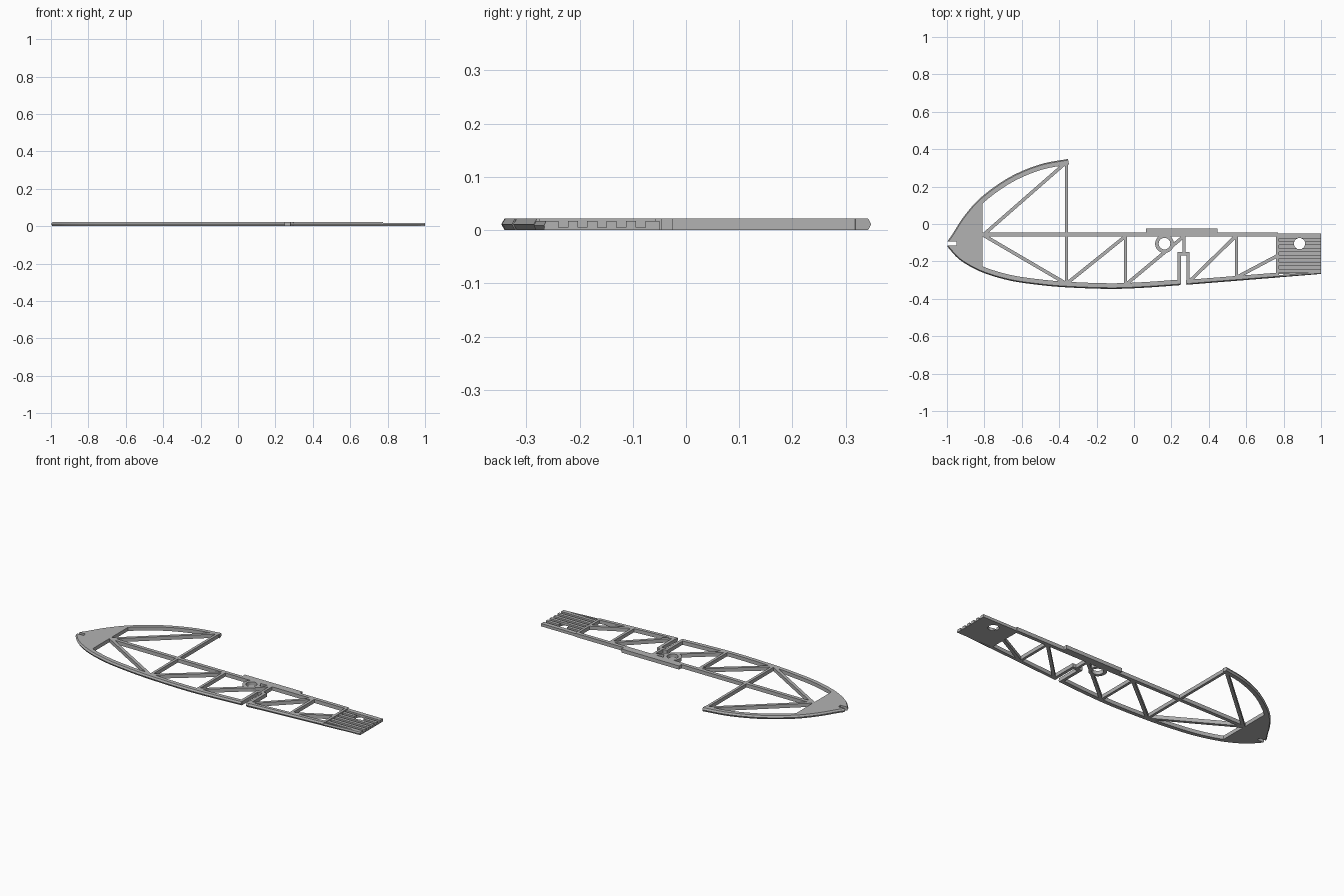
import bpy, bmesh, math
from mathutils import Vector

if "Cube" in bpy.data.objects:
    bpy.data.objects.remove(bpy.data.objects["Cube"], do_unlink=True)

H = 0.022        # frame thickness
LOW = 0.017      # ribbed end plate thickness
SPAR_Y = -0.057

grey = bpy.data.materials.new("plain_grey")
grey.use_nodes = True
grey.diffuse_color = (0.45, 0.45, 0.45, 1)
grey.node_tree.nodes["Principled BSDF"].inputs["Base Color"].default_value = (0.45, 0.45, 0.45, 1)


def finish(name, bm):
    bmesh.ops.recalc_face_normals(bm, faces=bm.faces)
    mesh = bpy.data.meshes.new(name)
    bm.to_mesh(mesh)
    bm.free()
    mesh.materials.append(grey)
    obj = bpy.data.objects.new(name, mesh)
    bpy.context.collection.objects.link(obj)
    return obj


def prism(name, points, offset):
    """Extrude a flat outline of 3D points along an offset."""
    bm = bmesh.new()
    face = bm.faces.new([bm.verts.new(p) for p in points])
    out = bmesh.ops.extrude_face_region(bm, geom=[face])
    bmesh.ops.translate(bm, vec=offset, verts=[v for v in out["geom"] if isinstance(v, bmesh.types.BMVert)])
    return finish(name, bm)


def slab(name, outline, z0=0, z1=H):
    return prism(name, [(x, y, z0) for x, y in outline], (0, 0, z1 - z0))


def box(name, x0, x1, y0, y1, z0=0, z1=H):
    return slab(name, [(x0, y0), (x1, y0), (x1, y1), (x0, y1)], z0, z1)


def bar(name, a, b, width=0.018):
    a, b = Vector(a), Vector(b)
    d = (b - a).normalized()
    n = Vector((-d.y, d.x)) * width / 2
    return slab(name, [a + n, a - n, b - n, b + n])


def circle(cx, cy, r, n=32):
    return [(cx + r * math.cos(i * math.tau / n), cy + r * math.sin(i * math.tau / n)) for i in range(n)]


def cut(target, cutter):
    mod = target.modifiers.new("cut", 'BOOLEAN')
    mod.operation = 'DIFFERENCE'
    mod.solver = 'EXACT'
    mod.object = cutter
    bpy.context.view_layer.objects.active = target
    bpy.ops.object.modifier_apply(modifier="cut")


def smooth_path(pts, steps=6):
    """Catmull-Rom curve through the points."""
    p = [Vector(q) for q in pts]
    p = [2 * p[0] - p[1]] + p + [2 * p[-1] - p[-2]]
    path = []
    for a, b, c, d in zip(p, p[1:], p[2:], p[3:]):
        for i in range(steps):
            t = i / steps
            path.append(0.5 * (2 * b + (c - a) * t + (2 * a - 5 * b + 4 * c - d) * t * t
                               + (3 * b - a - 3 * c + d) * t ** 3))
    return path + [p[-2]]


def inward(path):
    """Left-hand normals of a path."""
    res = []
    for i in range(len(path)):
        d = (path[min(i + 1, len(path) - 1)] - path[max(i - 1, 0)]).normalized()
        res.append(Vector((-d.y, d.x)))
    return res


def rim(name, path, width, height=H, chamfer=0.006):
    """Sweep a strip with a pointed outer edge along the path."""
    section = [(0, height / 2), (chamfer, height), (width, height), (width, 0), (chamfer, 0)]
    bm = bmesh.new()
    rings = [[bm.verts.new((*(p + n * s), z)) for s, z in section]
             for p, n in zip(path, inward(path))]
    for r0, r1 in zip(rings, rings[1:]):
        for j in range(len(section)):
            k = (j + 1) % len(section)
            bm.faces.new((r0[j], r0[k], r1[k], r1[j]))
    bm.faces.new(rings[0])
    bm.faces.new(rings[-1])
    return finish(name, bm)


# Curved outer rim
arc = smooth_path([(-0.353, 0.348), (-0.505, 0.318), (-0.666, 0.25), (-0.815, 0.145),
                   (-0.906, 0.045), (-0.968, -0.05), (-1, -0.105), (-0.975, -0.148),
                   (-0.92, -0.2), (-0.815, -0.257), (-0.666, -0.302), (-0.505, -0.326),
                   (-0.355, -0.339), (-0.13, -0.347), (0.05, -0.341), (0.248, -0.327)])
outer_rim = rim("outer_rim", arc, 0.03)
front_strip = rim("front_strip", [Vector((0.28, -0.325)), Vector((0.77, -0.286))], 0.026)
rim("end_plate_edge", [Vector((0.765, -0.286)), Vector((1, -0.267))], 0.012, LOW, 0.004)

# Solid tip, with its slot
tip_outline = [p + n * 0.015 for p, n in zip(arc, inward(arc)) if p.x < -0.82]
tip_outline = [(-0.81, tip_outline[0].y)] + tip_outline + [(-0.81, tip_outline[-1].y)]
tip_plate = slab("tip_plate", tip_outline)
slot = box("slot_cutter", -1.1, -0.95, -0.115, -0.093, -0.1, 0.1)
for part in (outer_rim, tip_plate):
    cut(part, slot)
bpy.data.objects.remove(slot, do_unlink=True)

# Long spar, rear pad and cross posts
box("long_spar", -0.815, 0.77, -0.068, -0.046)
box("rear_pad", 0.063, 0.447, -0.05, -0.024)
for name, x, y0, y1 in (("tall_post", -0.361, -0.32, 0.335), ("middle_post", -0.045, -0.33, SPAR_Y),
                        ("hinge_post", 0.267, -0.16, SPAR_Y), ("outer_post", 0.549, -0.29, SPAR_Y),
                        ("plate_post", 0.766, -0.275, SPAR_Y)):
    box(name, x - 0.008, x + 0.008, y0, y1)

# Diagonal braces
for i, (a, b) in enumerate([((-0.81, -0.062), (-0.362, 0.33)), ((-0.81, -0.057), (-0.36, -0.32)),
                            ((-0.362, -0.32), (-0.045, -0.065)), ((-0.045, -0.325), (0.267, -0.065)),
                            ((0.288, -0.315), (0.549, -0.06)), ((0.549, -0.285), (0.766, -0.17))]):
    brace = bar(f"diagonal_brace_{i + 1}", a, b)
    if i == 3:
        ring_brace = brace

# Stepped bracket around the front gap
box("bracket_top", 0.232, 0.298, -0.168, -0.15)
box("bracket_left_leg", 0.28, 0.298, -0.318, -0.15)
box("bracket_right_leg", 0.232, 0.25, -0.32, -0.15)

# Ring beside the spar
ring = slab("ring", circle(0.163, -0.105, 0.05))
bore = slab("bore_cutter", circle(0.163, -0.105, 0.031), -0.1, 0.1)
for part in (ring, ring_brace):
    cut(part, bore)
bpy.data.objects.remove(bore, do_unlink=True)

# Ribbed end plate, with its round hole
comb = [(-0.05, 0), (-0.05, LOW)]
for i in range(6):
    y = -0.067 - i * 0.0364
    if i:
        comb += [(y + 0.0095, 0.005), (y + 0.0095, LOW)]
    comb += [(y - 0.0095, LOW), (y - 0.0095, 0.005)]
comb += [(-0.267, 0.005), (-0.267, 0)]
end_plate = prism("ribbed_end_plate", [(0.766, y, z) for y, z in comb], (0.234, 0, 0))
hole = slab("hole_cutter", circle(0.885, -0.105, 0.03), -0.1, 0.1)
cut(end_plate, hole)
bpy.data.objects.remove(hole, do_unlink=True)
